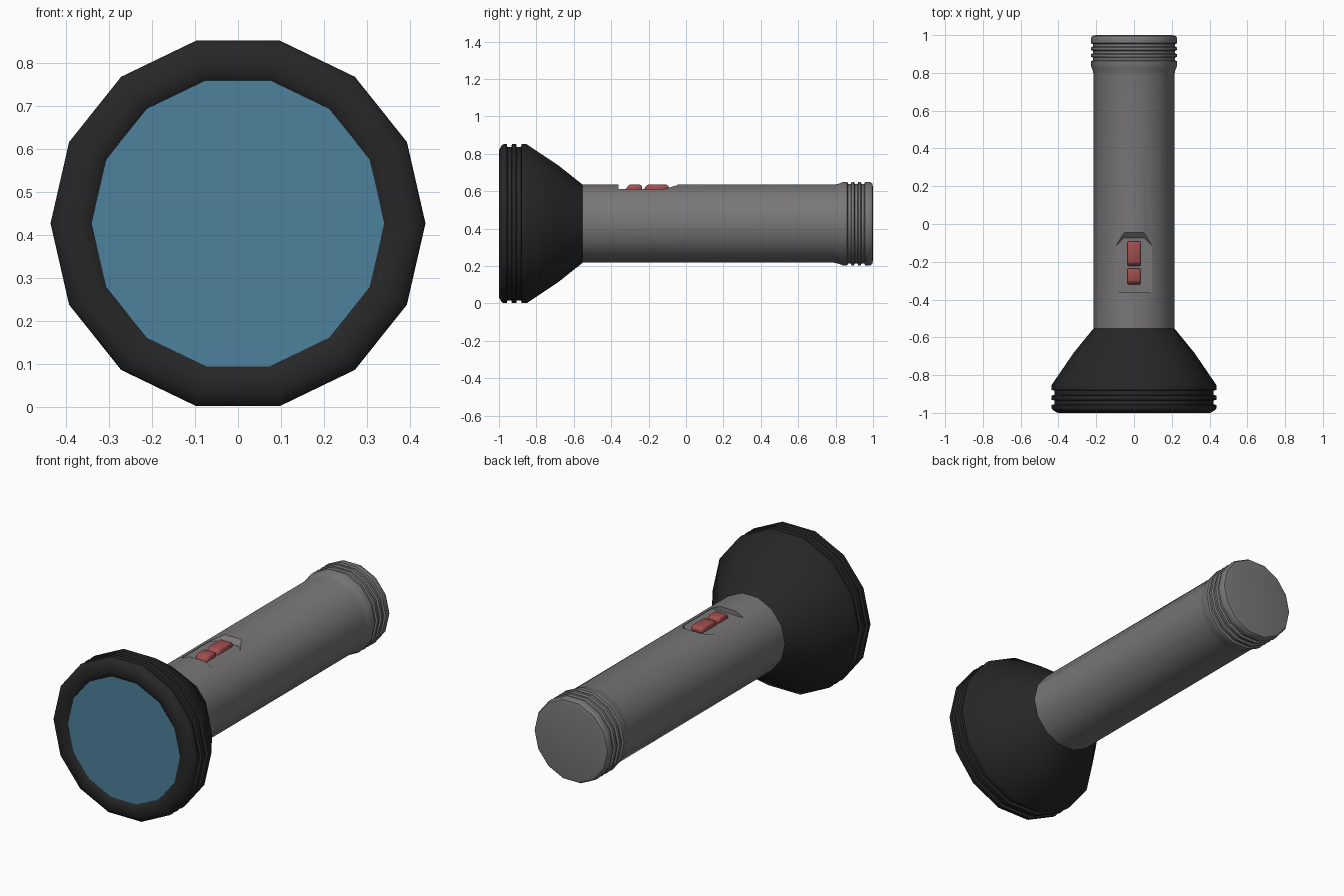
import bpy, bmesh, math

if "Cube" in bpy.data.objects:
    bpy.data.objects.remove(bpy.data.objects["Cube"])

CZ, SIDES = 0.426, 14


def material(name, rgb):
    m = bpy.data.materials.new(name)
    m.diffuse_color = (*rgb, 1)
    m.use_nodes = True
    m.node_tree.nodes["Principled BSDF"].inputs["Base Color"].default_value = m.diffuse_color
    return m


GREY = material("grey metal", (0.19, 0.183, 0.183))
BLACK = material("black rubber", (0.02, 0.02, 0.02))
BLUE = material("blue glass", (0.075, 0.22, 0.33))
RED = material("red plastic", (0.36, 0.075, 0.075))


def finish(name, bm, mat):
    bmesh.ops.recalc_face_normals(bm, faces=bm.faces)
    me = bpy.data.meshes.new(name)
    bm.to_mesh(me)
    bm.free()
    ob = bpy.data.objects.new(name, me)
    bpy.context.collection.objects.link(ob)
    me.materials.append(mat)
    return ob


def smooth(ob, deg):
    bpy.ops.object.select_all(action='DESELECT')
    ob.select_set(True)
    bpy.context.view_layer.objects.active = ob
    bpy.ops.object.shade_smooth_by_angle(angle=math.radians(deg))


def lathe(name, profile, mat, cap_start=True, cap_end=True):
    """Revolve (y, radius) points around the torch axis."""
    bm = bmesh.new()
    rings = []
    for y, r in profile:
        rings.append([bm.verts.new((r * math.cos(2 * math.pi * k / SIDES), y,
                                    CZ + r * math.sin(2 * math.pi * k / SIDES)))
                      for k in range(SIDES)])
    for a, b in zip(rings, rings[1:]):
        for k in range(SIDES):
            n = (k + 1) % SIDES
            bm.faces.new((a[k], a[n], b[n], b[k]))
    if cap_start:
        bm.faces.new(rings[0])
    if cap_end:
        bm.faces.new(rings[-1])
    return finish(name, bm, mat)


def prism(name, low, high, mat):
    """Join two matching outlines into a solid."""
    bm = bmesh.new()
    a = [bm.verts.new(p) for p in low]
    b = [bm.verts.new(p) for p in high]
    bm.faces.new(a)
    bm.faces.new(b)
    for k in range(len(a)):
        n = (k + 1) % len(a)
        bm.faces.new((a[k], a[n], b[n], b[k]))
    return finish(name, bm, mat)


# Flared head with two grooves
head = lathe("head", [
    (-0.985, 0.338), (-0.995, 0.35), (-1.0, 0.37), (-1.0, 0.405), (-0.985, 0.43), (-0.975, 0.436),
    (-0.958, 0.436), (-0.955, 0.42), (-0.934, 0.42), (-0.931, 0.436),
    (-0.908, 0.436), (-0.905, 0.42), (-0.882, 0.42), (-0.879, 0.436),
    (-0.852, 0.436), (-0.68, 0.318), (-0.55, 0.212)], BLACK)
smooth(head, 40)

# Lens
lens = lathe("lens", [(-0.988, 0.341), (-0.98, 0.341)], BLUE)

# Body tube with ridged tail cap
profile = [(-0.57, 0.214), (0.79, 0.214), (0.815, 0.219), (0.838, 0.228), (0.862, 0.228)]
for y in (0.875, 0.911, 0.947):
    profile += [(y - 0.008, 0.218), (y + 0.006, 0.218), (y + 0.010, 0.228), (y + 0.023, 0.228)]
profile += [(0.985, 0.228), (0.996, 0.221), (1.0, 0.20)]
body = lathe("body", profile, GREY)

# Switch recess cut into the top
outline = [(-0.094, -0.36), (0.094, -0.36), (0.094, -0.085),
           (0.055, -0.045), (-0.055, -0.045), (-0.094, -0.085)]
low = [(x, y - (0.03 if y > -0.2 else 0), 0.610) for x, y in outline]
high = [(x, y + (0.03 if y > -0.2 else 0), 0.660) for x, y in outline]
cutter = prism("recess_cutter", low, high, GREY)
cut = body.modifiers.new("recess", 'BOOLEAN')
cut.operation, cut.object, cut.solver = 'DIFFERENCE', cutter, 'EXACT'
bpy.context.view_layer.objects.active = body
bpy.ops.object.modifier_apply(modifier=cut.name)
bpy.data.objects.remove(cutter)
smooth(body, 32)

# Two-part rocker switch
for name, y0, y1 in (("switch_front", -0.32, -0.235), ("switch_back", -0.222, -0.092)):
    side = [(y0, 0.605), (y0, 0.617), (y0 + 0.018, 0.636),
            (y1 - 0.012, 0.636), (y1, 0.626), (y1, 0.605)]
    sw = prism(name, [(-0.034, y, z) for y, z in side], [(0.034, y, z) for y, z in side], RED)
    bev = sw.modifiers.new("bevel", 'BEVEL')
    bev.width, bev.segments = 0.004, 1
    bpy.context.view_layer.objects.active = sw
    bpy.ops.object.modifier_apply(modifier=bev.name)
    smooth(sw, 50)
